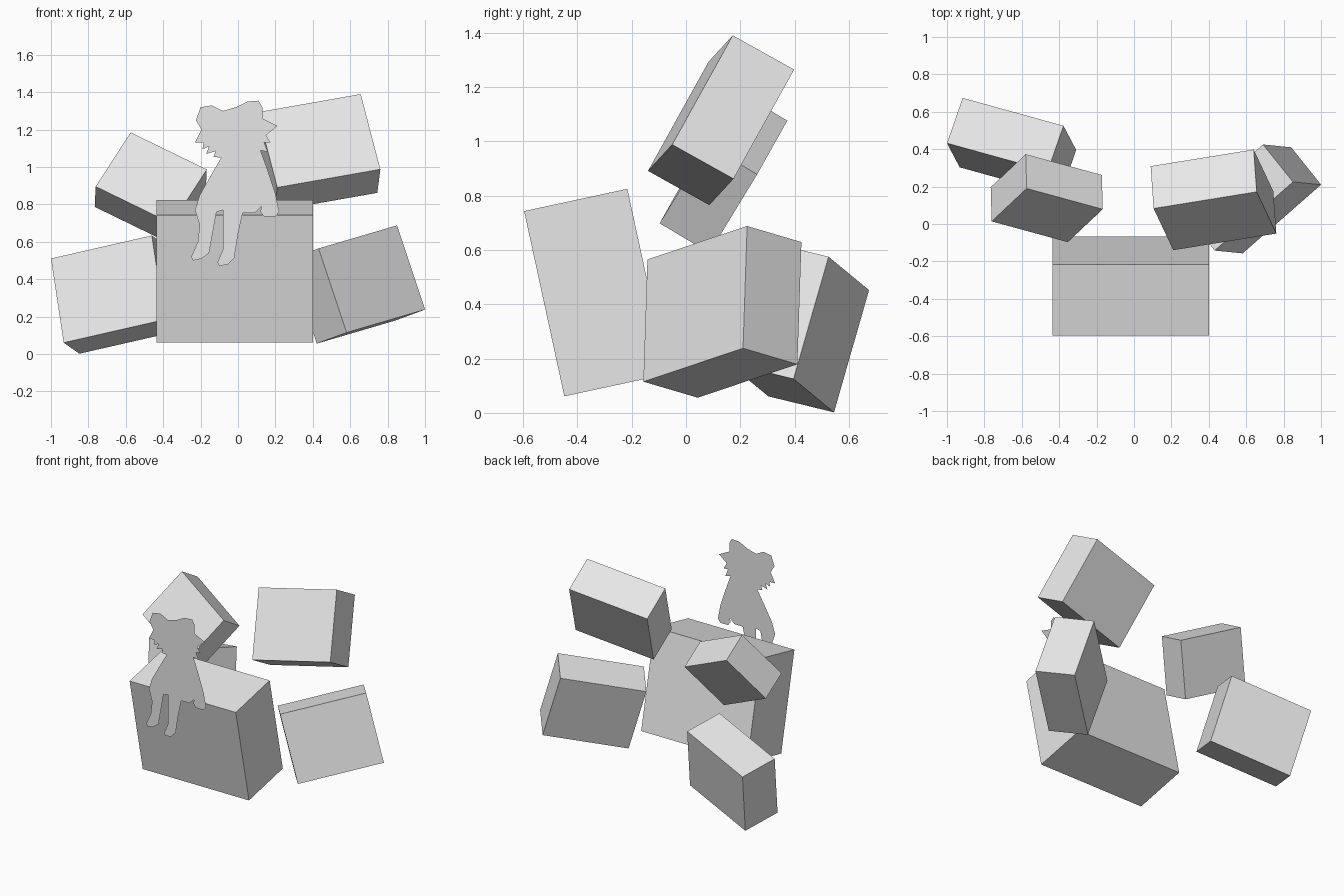
import bpy
import bmesh
from mathutils import Vector, Matrix

grey = bpy.data.materials.new("plain_grey")
grey.diffuse_color = (0.8, 0.8, 0.8, 1.0)


def finish(name, bm):
    mesh = bpy.data.meshes.new(name)
    bm.to_mesh(mesh)
    bm.free()
    mesh.materials.append(grey)
    obj = bpy.data.objects.new(name, mesh)
    bpy.context.collection.objects.link(obj)
    return obj


def block(name, corner, width, depth, drop):
    """Tilted box from one top corner and its three edge directions."""
    c, u, d, w = (Vector(v) for v in (corner, width, depth, drop))
    m = Matrix((u, d, w)).transposed().to_4x4()
    m.translation = c + (u + d + w) / 2
    bm = bmesh.new()
    bmesh.ops.create_cube(bm, size=1, matrix=m)
    bmesh.ops.recalc_face_normals(bm, faces=bm.faces)
    return finish(name, bm)


# Large seat block, leaning back
block("seat_block", (-0.435, -0.596, 0.743),
      (0.835, 0, 0), (0, 0.38, 0.082), (0, 0.148, -0.682))

# Four smaller tumbling blocks around it
block("lower_left_block", (-1.0, 0.432, 0.511),
      (0.539, -0.149, 0.123), (0.084, 0.242, -0.059), (0.068, -0.129, -0.45))
block("upper_left_block", (-0.574, 0.19, 1.185),
      (0.407, -0.111, -0.198), (-0.005, 0.183, -0.109), (-0.187, -0.176, -0.289))
block("upper_right_block", (0.656, 0.172, 1.39),
      (-0.551, -0.089, -0.097), (-0.016, 0.226, -0.126), (0.105, -0.223, -0.402))
block("lower_right_block", (0.85, 0.225, 0.688),
      (-0.419, -0.367, -0.123), (-0.16, 0.20, -0.059), (0.15, -0.015, -0.45))

# Flat seated figure with pointed ears, as one paper-thin cut-out
head = [(-.20, 1.32), (-.14, 1.33), (-.08, 1.30), (-.01, 1.32), (.05, 1.35),
        (.11, 1.355), (.13, 1.32), (.13, 1.26), (.21, 1.22), (.15, 1.17),
        (.175, 1.13), (.14, 1.13), (.16, 1.08), (.12, 1.09)]
right_arm = [(.16, .98), (.20, .86), (.22, .76), (.20, .735), (.14, .735),
             (.12, .76), (.125, .79), (.09, .755)]
legs = [(.025, .755), (0, .64), (-.02, .515), (-.055, .48), (-.10, .47),
        (-.11, .49), (-.08, .56), (-.08, .64), (-.08, .77), (-.115, .76),
        (-.135, .65), (-.155, .54), (-.195, .51), (-.24, .50), (-.25, .52),
        (-.215, .60), (-.205, .69), (-.23, .77)]
left_side = [(-.205, .85), (-.165, .92), (-.125, .99), (-.09, 1.05),
             (-.13, 1.055), (-.12, 1.085), (-.17, 1.07), (-.155, 1.11),
             (-.19, 1.095), (-.185, 1.13), (-.23, 1.13), (-.195, 1.20),
             (-.225, 1.25)]
bm = bmesh.new()
outline = head + right_arm + legs + left_side
face = bm.faces.new([bm.verts.new((x, -0.672, z)) for x, z in outline])
face.normal_update()
if face.normal.y > 0:
    face.normal_flip()
bmesh.ops.triangulate(bm, faces=[face])
finish("seated_figure", bm)
